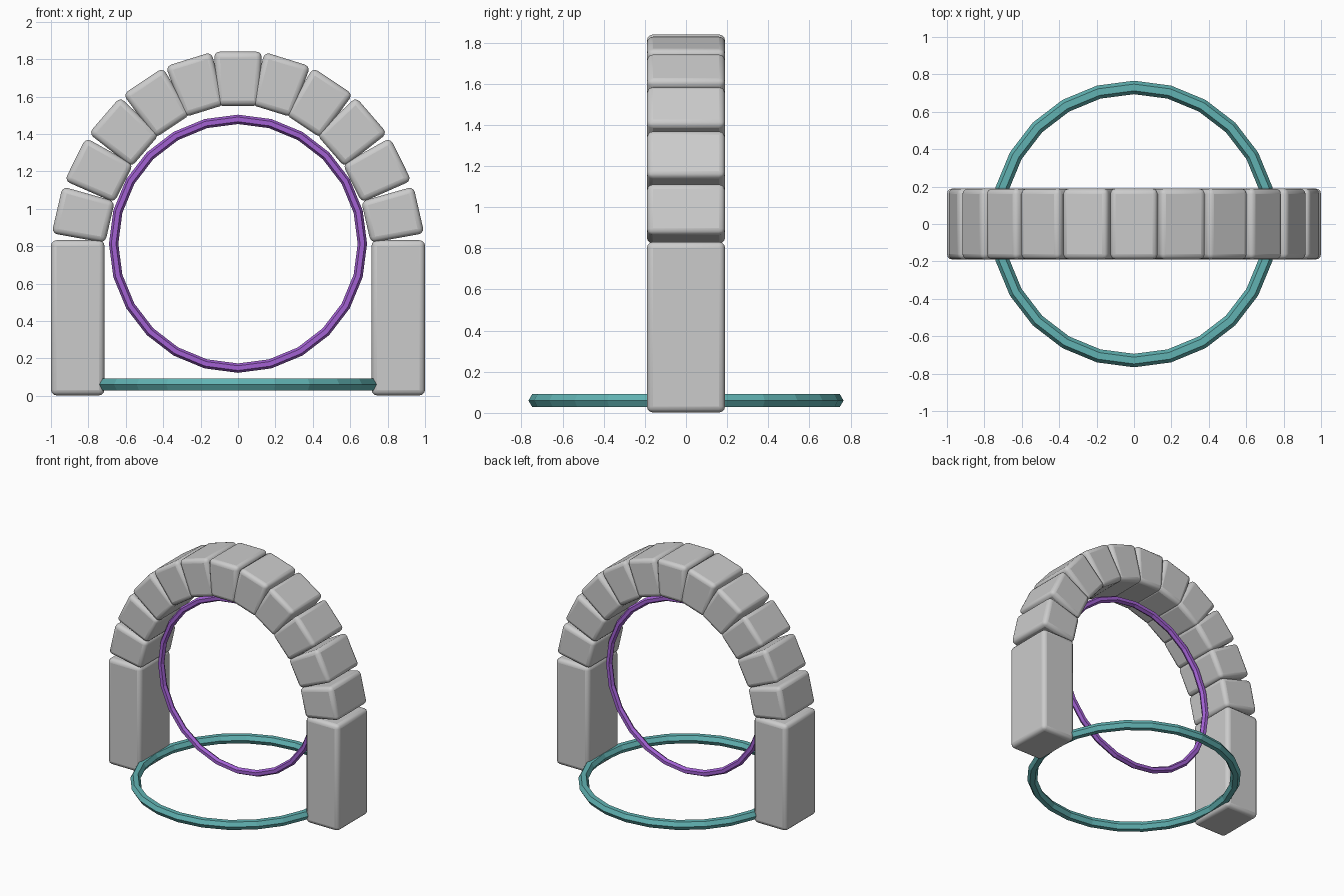
import bpy, bmesh
from math import sin, cos, pi, radians, atan2
from mathutils import Matrix

if "Cube" in bpy.data.objects:
    bpy.data.objects.remove(bpy.data.objects["Cube"])

DEPTH = 0.19        # half depth of all stones
HALF_T = 0.145      # half thickness of the arch


def material(name, rgb):
    m = bpy.data.materials.new(name)
    m.diffuse_color = (*rgb, 1)
    m.use_nodes = True
    m.node_tree.nodes["Principled BSDF"].inputs["Base Color"].default_value = m.diffuse_color
    return m


def stone(name, loc, half_r, w_in, w_out, angle):
    """Rounded stone: local x is radial, local z runs along the arch."""
    bm = bmesh.new()
    bmesh.ops.create_cube(bm, size=2)
    for v in bm.verts:
        w = w_out if v.co.x > 0 else w_in
        v.co = (v.co.x * half_r, v.co.y * DEPTH, v.co.z * w)
    bm.transform(Matrix.Rotation(-angle, 4, 'Y'))
    me = bpy.data.meshes.new(name)
    bm.to_mesh(me)
    bm.free()
    ob = bpy.data.objects.new(name, me)
    ob.location = loc
    bpy.context.collection.objects.link(ob)
    bev = ob.modifiers.new("rounded_edges", 'BEVEL')
    bev.width = 0.03
    bev.segments = 3
    bev.limit_method = 'NONE'
    bpy.ops.object.select_all(action='DESELECT')
    ob.select_set(True)
    bpy.context.view_layer.objects.active = ob
    bpy.ops.object.shade_smooth_by_angle(angle=radians(40))
    return ob


def ring(name, loc, rot, major, minor, mat):
    bpy.ops.mesh.primitive_torus_add(location=loc, rotation=rot,
                                     major_segments=24, minor_segments=6,
                                     major_radius=major, minor_radius=minor)
    ob = bpy.context.object
    ob.name = name
    ob.data.materials.append(mat)
    bpy.ops.object.shade_flat()


# Two side pillars
for side, x in (("left", -0.857), ("right", 0.857)):
    stone(side + "_pillar", (x, 0, 0.417), 0.143, 0.415, 0.415, 0)

# Eleven arch stones along a half ellipse, each turned to its normal
A, B, ZC = 0.855, 0.99, 0.705
for k in range(1, 12):
    t = k * pi / 12
    normal = atan2(sin(t) / B, cos(t) / A)
    stone("keystone" if k == 6 else f"arch_stone_{k}",
          (A * cos(t), 0, ZC + B * sin(t)), HALF_T, 0.114, 0.128, normal)

# Upright ring inside the arch and flat ring at the base
ring("portal_ring", (0, 0, 0.813), (pi / 2, 0, 0), 0.665, 0.025,
     material("purple", (0.36, 0.12, 0.65)))
ring("ground_ring", (0, 0, 0.06), (0, 0, 0), 0.73, 0.036,
     material("teal", (0.12, 0.45, 0.45)))
